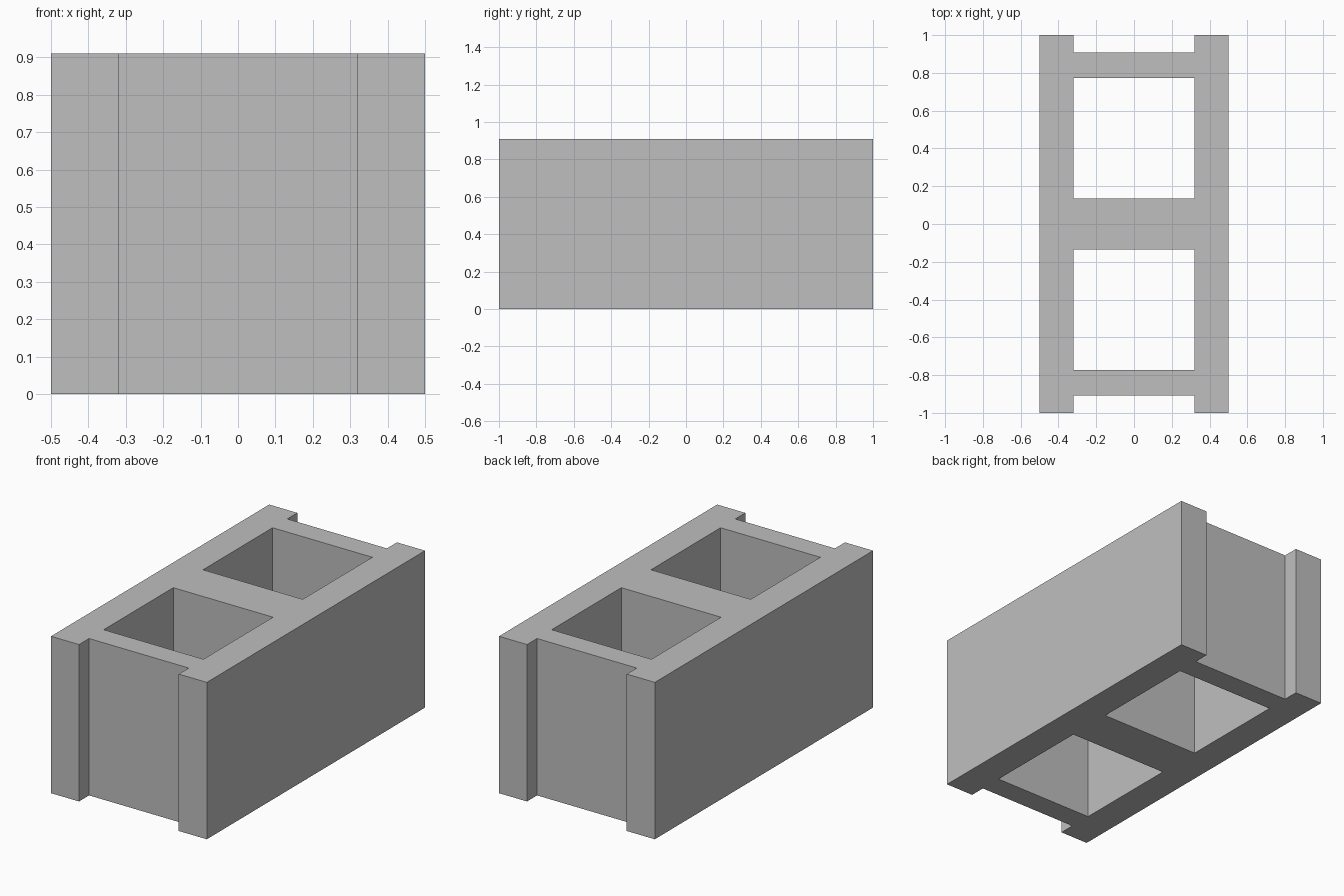
import bpy
import bmesh

cube = bpy.data.objects.get("Cube")
if cube:
    bpy.data.objects.remove(cube, do_unlink=True)

HEIGHT = 0.91
X_LINES = [-0.5, -0.32, 0.32, 0.5]
Y_HALF = [0.136, 0.774, 0.908, 1.0]
Y_LINES = [-y for y in reversed(Y_HALF)] + Y_HALF

# Concrete material
concrete = bpy.data.materials.new("concrete_grey")
concrete.use_nodes = True
colour = (0.52, 0.52, 0.52, 1.0)
concrete.diffuse_color = colour
bsdf = next(n for n in concrete.node_tree.nodes if n.type == "BSDF_PRINCIPLED")
bsdf.inputs["Base Color"].default_value = colour
bsdf.inputs["Roughness"].default_value = 0.9

# Plan of the block: solid side walls, with webs across every second row
bm = bmesh.new()
verts = [[bm.verts.new((x, y, 0)) for y in Y_LINES] for x in X_LINES]
for i in range(len(X_LINES) - 1):
    for j in range(len(Y_LINES) - 1):
        is_wall = i != 1
        is_web = j % 2 == 1
        if is_wall or is_web:
            bm.faces.new((verts[i][j], verts[i + 1][j],
                          verts[i + 1][j + 1], verts[i][j + 1]))

# Raise the plan into one watertight solid
raised = bmesh.ops.extrude_face_region(bm, geom=bm.faces[:], use_keep_orig=True)
top = [g for g in raised["geom"] if isinstance(g, bmesh.types.BMVert)]
bmesh.ops.translate(bm, verts=top, vec=(0, 0, HEIGHT))
bmesh.ops.recalc_face_normals(bm, faces=bm.faces[:])

mesh = bpy.data.meshes.new("hollow_block")
bm.to_mesh(mesh)
bm.free()
mesh.materials.append(concrete)
block = bpy.data.objects.new("hollow_block", mesh)
bpy.context.collection.objects.link(block)
